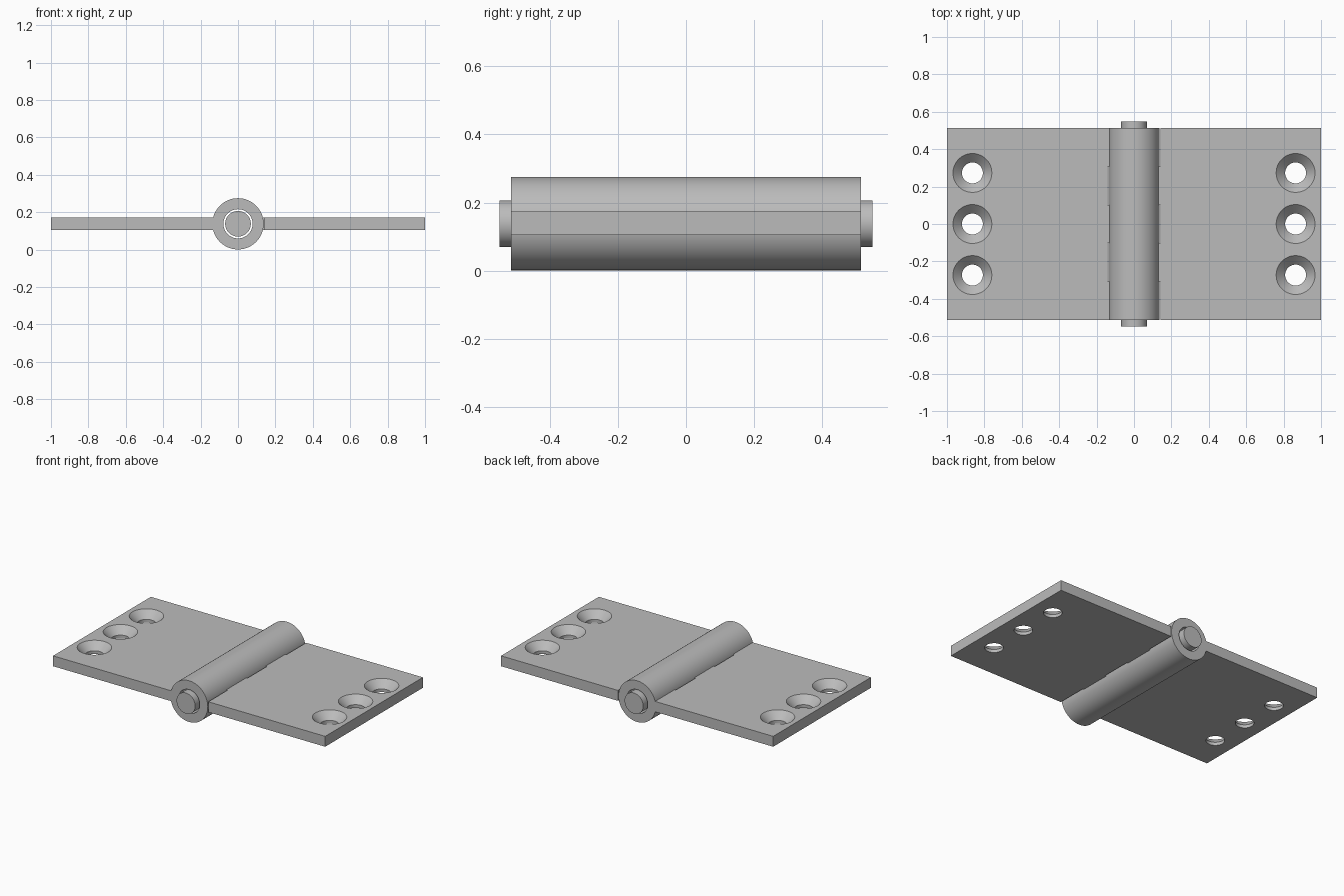
import bpy, bmesh, math
from mathutils import Matrix

if "Cube" in bpy.data.objects:
    bpy.data.objects.remove(bpy.data.objects["Cube"], do_unlink=True)

AXIS_Z = 0.138
BARREL_R, BORE_R, PIN_R = 0.137, 0.078, 0.0685
HALF_LEN, PIN_HALF = 0.513, 0.547
LEAF_LOW, LEAF_TOP = 0.104, 0.173
LEAF_EDGE, TAB_EDGE = 0.141, 0.1
KNUCKLES = 5
STEP = 2 * HALF_LEN / KNUCKLES

steel = bpy.data.materials.new("brushed grey steel")
steel.use_nodes = True
colour = (0.5, 0.5, 0.5, 1)
steel.diffuse_color = colour
steel.node_tree.nodes["Principled BSDF"].inputs["Base Color"].default_value = colour


def make_object(name, bm):
    bmesh.ops.recalc_face_normals(bm, faces=bm.faces)
    mesh = bpy.data.meshes.new(name)
    bm.to_mesh(mesh)
    bm.free()
    mesh.materials.append(steel)
    obj = bpy.data.objects.new(name, mesh)
    bpy.context.collection.objects.link(obj)
    return obj


def activate(obj):
    bpy.ops.object.select_all(action="DESELECT")
    obj.select_set(True)
    bpy.context.view_layer.objects.active = obj


def smooth(obj):
    activate(obj)
    bpy.ops.object.shade_smooth_by_angle(angle=math.radians(30))


def lathe(bm, profile, matrix, closed, segments=64):
    """Spin (radius, height) points around local z, then place the result."""
    rings = []
    for r, h in profile:
        rings.append([bm.verts.new(matrix @ (Matrix.Rotation(math.tau * i / segments, 4, "Z")
                      @ Matrix.Translation((r, 0, h))).translation) for i in range(segments)])
    pairs = list(zip(rings, rings[1:]))
    if closed:
        pairs.append((rings[-1], rings[0]))
    else:
        bm.faces.new(rings[0])
        bm.faces.new(rings[-1])
    for a, b in pairs:
        for i in range(segments):
            j = (i + 1) % segments
            bm.faces.new((a[i], a[j], b[j], b[i]))


def along_y(y):
    return Matrix.Translation((0, y, AXIS_Z)) @ Matrix.Rotation(math.pi / 2, 4, "X")


def build_leaf(name, side, owned):
    # Plate outline with tabs reaching into this leaf's own knuckles
    outline = [(1, -HALF_LEN)]
    for k in range(KNUCKLES):
        y = -HALF_LEN + k * STEP
        x = TAB_EDGE if k in owned else LEAF_EDGE
        outline += [(x, y), (x, y + STEP)]
    outline.append((1, HALF_LEN))
    bm = bmesh.new()
    face = bm.faces.new([bm.verts.new((side * x, y, LEAF_LOW)) for x, y in outline])
    top = bmesh.ops.extrude_face_region(bm, geom=[face])["geom"]
    bmesh.ops.translate(bm, vec=(0, 0, LEAF_TOP - LEAF_LOW),
                        verts=[v for v in top if isinstance(v, bmesh.types.BMVert)])
    leaf = make_object(name, bm)

    # Countersunk screw holes
    bm = bmesh.new()
    hole = [(0.056, LEAF_LOW - 0.05), (0.056, LEAF_LOW + 0.021),
            (0.104, LEAF_TOP), (0.104, LEAF_TOP + 0.05)]
    for y in (-0.273, 0, 0.273):
        lathe(bm, hole, Matrix.Translation((side * 0.864, y, 0)), False, 48)
    cutter = make_object("screw_hole_cutter", bm)
    cutter.hide_render = True
    cut = leaf.modifiers.new("screw holes", "BOOLEAN")
    cut.object, cut.operation, cut.solver = cutter, "DIFFERENCE", "EXACT"
    activate(leaf)
    bpy.ops.object.modifier_apply(modifier=cut.name)
    bpy.data.objects.remove(cutter, do_unlink=True)
    smooth(leaf)

    # Knuckle tubes of this leaf
    bm = bmesh.new()
    h = STEP / 2
    tube = [(BORE_R, -h), (BARREL_R, -h), (BARREL_R, h), (BORE_R, h)]
    for k in owned:
        lathe(bm, tube, along_y(-HALF_LEN + (k + 0.5) * STEP), True)
    smooth(make_object(name.replace("leaf", "knuckles"), bm))


build_leaf("right_leaf", -1, (0, 2, 4))
build_leaf("left_leaf", 1, (1, 3))

# Hinge pin
bm = bmesh.new()
lathe(bm, [(PIN_R, -PIN_HALF), (PIN_R, PIN_HALF)], along_y(0), False)
smooth(make_object("hinge_pin", bm))
